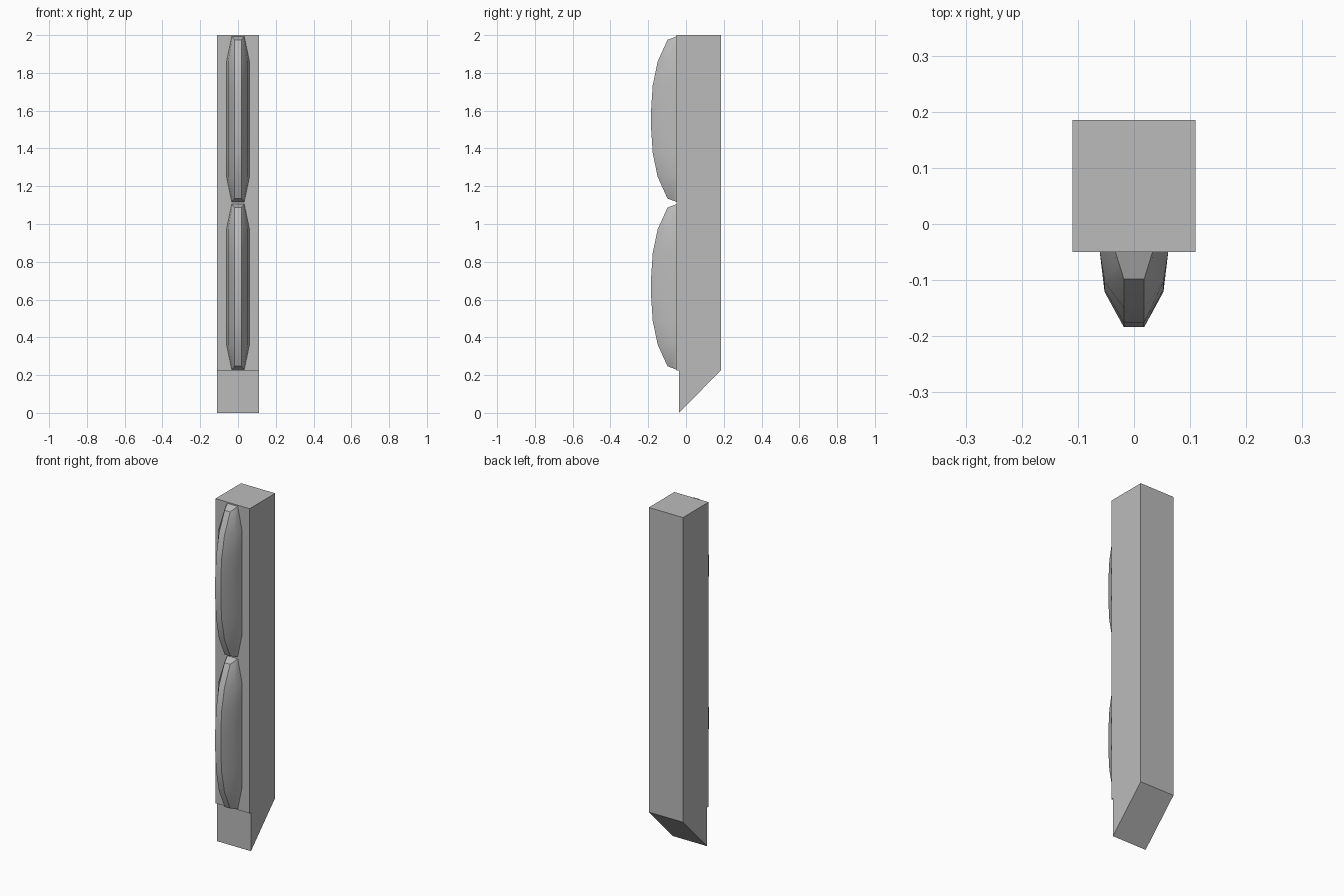
import bpy, bmesh

cube = bpy.data.objects.get("Cube")
if cube:
    bpy.data.objects.remove(cube, do_unlink=True)

grey = bpy.data.materials.new("plain grey")
grey.use_nodes = True
grey.diffuse_color = (0.5, 0.5, 0.5, 1)
grey.node_tree.nodes["Principled BSDF"].inputs["Base Color"].default_value = (0.5, 0.5, 0.5, 1)

FRONT, BACK, HALF = -0.05, 0.185, 0.11


def finish(name, bm, smooth=False):
    bmesh.ops.recalc_face_normals(bm, faces=bm.faces)
    mesh = bpy.data.meshes.new(name)
    bm.to_mesh(mesh)
    bm.free()
    mesh.materials.append(grey)
    obj = bpy.data.objects.new(name, mesh)
    bpy.context.collection.objects.link(obj)
    if smooth:
        bpy.ops.object.select_all(action='DESELECT')
        obj.select_set(True)
        bpy.context.view_layer.objects.active = obj
        bpy.ops.object.shade_smooth_by_angle(angle=0.6)
    return obj


# Post with a slanted foot, extruded sideways from its side profile
profile = [(FRONT, 2), (BACK, 2), (BACK, 0.225), (-0.038, 0),
           (-0.038, 0.225), (FRONT, 0.225)]
bm = bmesh.new()
face = bm.faces.new([bm.verts.new((-HALF, y, z)) for y, z in profile])
side = bmesh.ops.extrude_face_region(bm, geom=[face])
bmesh.ops.translate(bm, vec=(2 * HALF, 0, 0),
                    verts=[v for v in side["geom"] if isinstance(v, bmesh.types.BMVert)])
finish("post", bm)

# Curved ribs: (height from middle, front y, half width at the base)
half_rings = [(0.42, -0.098, 0.037), (0.305, -0.15, 0.061),
              (0.18, -0.176, 0.061), (0.06, -0.184, 0.061)]
rings = half_rings + [(-h, y, w) for h, y, w in reversed(half_rings)]


def rib(name, middle):
    bm = bmesh.new()

    def row(points, z):
        return [bm.verts.new((x, y, middle + z)) for x, y in points]

    rows = []
    for h, y, w in rings:
        shoulder = FRONT + (y - FRONT) * 0.53
        half = [(w, FRONT), (w * 0.86, shoulder), (0.018, y)]
        rows.append(row(half + [(-x, d) for x, d in reversed(half)], h))
    for a, b in zip(rows, rows[1:]):
        for i in range(5):
            bm.faces.new((a[i], a[i + 1], b[i + 1], b[i]))
    # Sloping end facets
    for ring, z in ((rows[0], 0.438), (rows[-1], -0.438)):
        left, right = row([(0.033, FRONT), (-0.033, FRONT)], z)
        bm.faces.new((left, right, ring[3], ring[2]))
        bm.faces.new((left, ring[2], ring[1]))
        bm.faces.new((left, ring[1], ring[0]))
        bm.faces.new((right, ring[4], ring[3]))
        bm.faces.new((right, ring[5], ring[4]))
    # Flat back against the post
    bmesh.ops.holes_fill(bm, edges=[e for e in bm.edges if e.is_boundary], sides=0)
    finish(name, bm, smooth=True)


rib("lower_rib", 0.667)
rib("upper_rib", 1.555)
